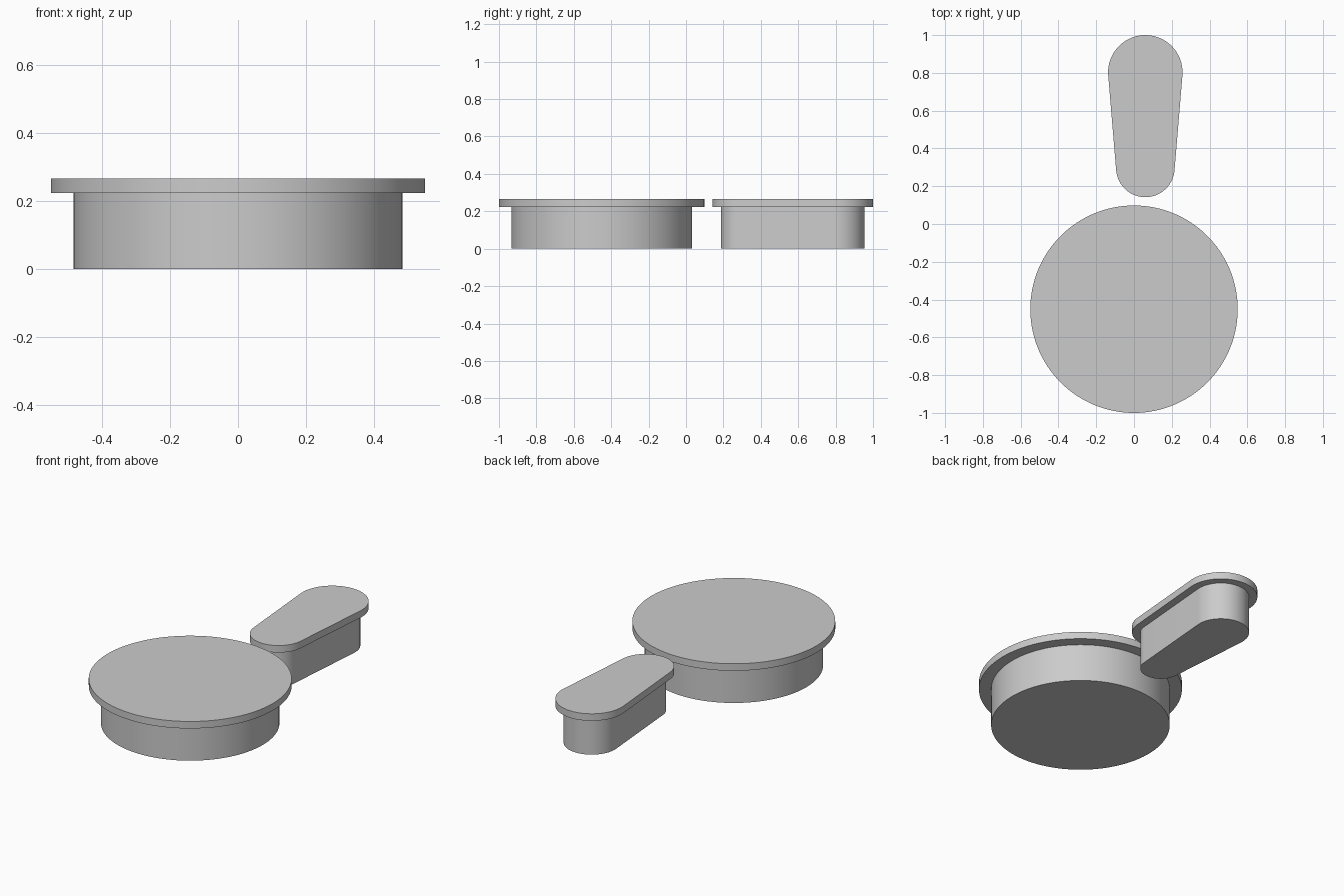
import bpy, bmesh
from math import pi, cos, sin, asin, radians

cube = bpy.data.objects.get("Cube")
if cube:
    bpy.data.objects.remove(cube, do_unlink=True)

GREY = (0.6, 0.6, 0.6, 1.0)
grey = bpy.data.materials.new("plain grey")
grey.use_nodes = True
grey.diffuse_color = GREY
grey.node_tree.nodes["Principled BSDF"].inputs["Base Color"].default_value = GREY

RIM_BOTTOM, RIM_TOP = 0.223, 0.265


def arc(cx, cy, r, start, end, steps):
    """Points along an arc, counter-clockwise, both ends included."""
    angles = [start + (end - start) * i / steps for i in range(steps + 1)]
    return [(cx + r * cos(a), cy + r * sin(a)) for a in angles]


def circle(cx, cy, r, steps=128):
    return arc(cx, cy, r, 0, 2 * pi, steps)[:-1]


def tapered_slot(cx, y_small, r_small, y_big, r_big, steps=40):
    """Two round ends joined by their tangent lines."""
    lean = asin((r_big - r_small) / (y_big - y_small))
    return (arc(cx, y_big, r_big, -lean, pi + lean, steps)
            + arc(cx, y_small, r_small, pi + lean, 2 * pi - lean, steps))


def flanged_plug(name, body, rim):
    """Straight-walled body with a wider flat rim on top, as one closed solid."""
    bm = bmesh.new()
    levels = [(body, 0), (body, RIM_BOTTOM), (rim, RIM_BOTTOM), (rim, RIM_TOP)]
    loops = [[bm.verts.new((x, y, z)) for x, y in outline] for outline, z in levels]
    count = len(body)
    for low, high in zip(loops, loops[1:]):
        for i in range(count):
            j = (i + 1) % count
            bm.faces.new((low[i], low[j], high[j], high[i]))
    bm.faces.new(reversed(loops[0]))
    bm.faces.new(loops[-1])
    mesh = bpy.data.meshes.new(name)
    bm.to_mesh(mesh)
    bm.free()
    mesh.materials.append(grey)
    obj = bpy.data.objects.new(name, mesh)
    bpy.context.collection.objects.link(obj)
    bpy.ops.object.select_all(action='DESELECT')
    obj.select_set(True)
    bpy.context.view_layer.objects.active = obj
    bpy.ops.object.shade_smooth_by_angle(angle=radians(30))
    return obj


# Round plug
flanged_plug("round_plug", circle(0, -0.451, 0.483), circle(0, -0.451, 0.549))

# Tapered plug behind it
flanged_plug("tapered_plug",
             tapered_slot(0.06, 0.297, 0.111, 0.803, 0.152),
             tapered_slot(0.06, 0.297, 0.155, 0.803, 0.197))
